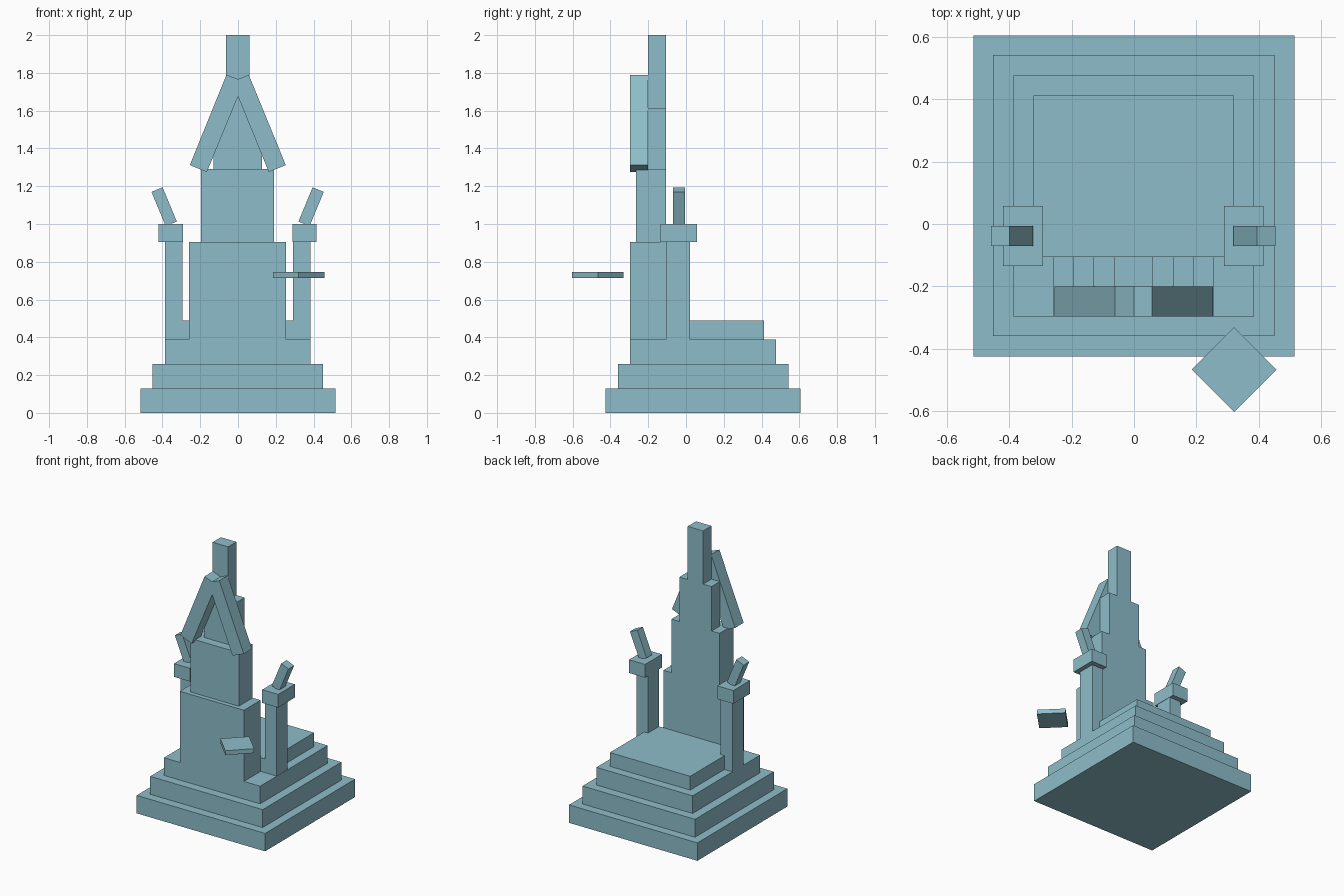
import bpy
import bmesh

if "Cube" in bpy.data.objects:
    bpy.data.objects.remove(bpy.data.objects["Cube"])

# One flat colour for the whole monument
teal = bpy.data.materials.new("pale_teal")
teal.diffuse_color = (0.27, 0.51, 0.585, 1.0)
teal.use_nodes = True
teal.node_tree.nodes["Principled BSDF"].inputs["Base Color"].default_value = teal.diffuse_color


def prism(name, points, low, high, axis):
    """Extrude a closed outline along z (axis 'z', points x,y) or y (axis 'y', points x,z)."""
    bm = bmesh.new()
    place = (lambda a, b, d: (a, b, d)) if axis == "z" else (lambda a, b, d: (a, d, b))
    face = bm.faces.new([bm.verts.new(place(a, b, low)) for a, b in points])
    grown = bmesh.ops.extrude_face_region(bm, geom=[face])["geom"]
    offset = place(0, 0, high - low)
    bmesh.ops.translate(bm, vec=offset, verts=[g for g in grown if isinstance(g, bmesh.types.BMVert)])
    bmesh.ops.recalc_face_normals(bm, faces=bm.faces)
    mesh = bpy.data.meshes.new(name)
    bm.to_mesh(mesh)
    bm.free()
    mesh.materials.append(teal)
    obj = bpy.data.objects.new(name, mesh)
    bpy.context.collection.objects.link(obj)
    return obj


def box(name, x0, x1, y0, y1, z0, z1):
    return prism(name, [(x0, y0), (x1, y0), (x1, y1), (x0, y1)], z0, z1, "z")


# Stepped base
box("base_step_1", -0.515, 0.515, -0.425, 0.605, 0.0, 0.13)
box("base_step_2", -0.452, 0.45, -0.36, 0.542, 0.13, 0.26)
box("base_step_3", -0.387, 0.385, -0.296, 0.477, 0.26, 0.388)
box("base_step_4", -0.323, 0.321, -0.105, 0.413, 0.388, 0.488)

# Stepped tower, flush at the back
for name, half, front, z0, z1 in (
    ("tower_lower", 0.257, -0.296, 0.388, 0.904),
    ("tower_middle", 0.193, -0.264, 0.904, 1.292),
    ("tower_upper", 0.129, -0.2, 1.292, 1.614),
    ("tower_spire", 0.062, -0.2, 1.614, 2.0),
):
    box(name, -half - 0.002, half - 0.002, front, -0.105, z0, z1)

# Gable made of two leaning beams
gable = [(-0.255, 1.312), (-0.165, 1.275), (0, 1.675), (0.163, 1.275),
         (0.253, 1.312), (0.057, 1.79), (0, 1.767), (-0.061, 1.79)]
prism("gable_beams", gable, -0.296, -0.2, "y")

# Side pillars with caps and leaning horns
horn = [(0.456, 1.17), (0.397, 1.194), (0.322, 1.013), (0.381, 0.989)]
for side, s in (("left", -1), ("right", 1)):
    def span(a, b):
        return sorted((s * a - 0.002, s * b - 0.002))
    box(side + "_pillar", *span(0.292, 0.385), -0.105, 0.022, 0.388, 0.904)
    box(side + "_pillar_cap", *span(0.29, 0.418), -0.134, 0.058, 0.904, 1.0)
    prism(side + "_horn", [(s * x - 0.002, z) for x, z in horn], -0.07, -0.006, "y")

# Floating diamond tile
cx, cy, r = 0.321, -0.467, 0.136
prism("floating_tile", [(cx - r, cy), (cx, cy - r), (cx + r, cy), (cx, cy + r)], 0.713, 0.745, "z")
